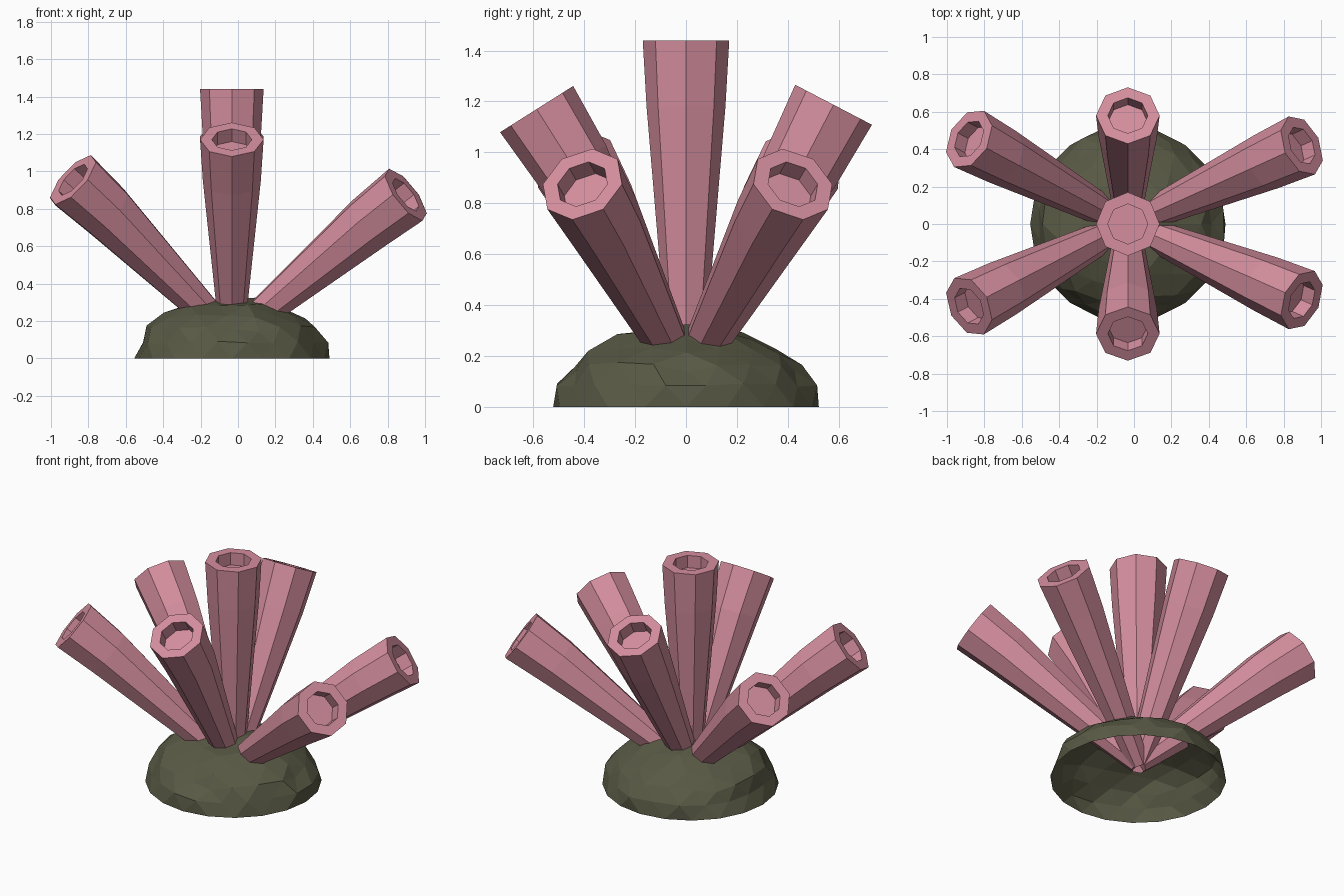
import bpy, bmesh, random
from math import sin, cos, pi, radians
from mathutils import Vector

if "Cube" in bpy.data.objects:
    bpy.data.objects.remove(bpy.data.objects["Cube"])

random.seed(4)
CX = -0.033          # x of the cluster centre
SIDES = 8


def material(name, rgb):
    m = bpy.data.materials.new(name)
    m.diffuse_color = (*rgb, 1)
    m.use_nodes = True
    m.node_tree.nodes["Principled BSDF"].inputs["Base Color"].default_value = m.diffuse_color
    return m


PINK = material("coral_pink", (0.66, 0.27, 0.34))
ROCK = material("rock_olive", (0.10, 0.10, 0.06))


def make_object(name, bm, mat):
    mesh = bpy.data.meshes.new(name)
    bm.to_mesh(mesh)
    bm.free()
    mesh.materials.append(mat)
    obj = bpy.data.objects.new(name, mesh)
    bpy.context.collection.objects.link(obj)
    return obj


def tube(name, tip, tilt, azimuth):
    """Tapered eight-sided tube from the rock to tip; its last part points along tilt."""
    tip = Vector(tip)
    t, a = radians(tilt), radians(azimuth)
    end_dir = Vector((sin(t) * cos(a), sin(t) * sin(a), cos(t)))
    side = Vector((-sin(a), cos(a), 0))
    base = Vector((CX, 0, 0.11))
    kink = tip - end_dir * 0.26
    low_dir = (kink - base).normalized()
    # centre, axis and radius of each ring: outside, rim, then the hollow
    rings = [(base, low_dir, 0.065),
             (kink, (low_dir + end_dir).normalized(), 0.155),
             (tip, end_dir, 0.17),
             (tip, end_dir, 0.107),
             (tip - end_dir * 0.08, end_dir, 0.107)]
    bm = bmesh.new()
    loops = []
    for centre, axis, r in rings:
        u = side.cross(axis).normalized()
        loops.append([bm.verts.new(centre + r * (u * cos(k * 2 * pi / SIDES)
                                                 + side * sin(k * 2 * pi / SIDES)))
                      for k in range(SIDES)])
    for lo, hi in zip(loops, loops[1:]):
        for k in range(SIDES):
            n = (k + 1) % SIDES
            bm.faces.new((lo[k], lo[n], hi[n], hi[k]))
    bm.faces.new(loops[0][::-1])
    bm.faces.new(loops[-1])
    bmesh.ops.recalc_face_normals(bm, faces=bm.faces)
    make_object(name, bm, PINK)


# Centre tube and the six leaning tubes
tube("centre_tube", (CX, 0, 1.44), 0, 90)
tube("front_tube", (CX, -0.587, 1.17), 32.3, -90)
tube("back_tube", (CX, 0.58, 1.187), 27.5, 90)
tube("front_right_tube", (0.897, -0.407, 0.875), 55, -24)
tube("back_right_tube", (0.897, 0.42, 0.875), 55, 24.5)
tube("front_left_tube", (-0.882, -0.44, 0.955), 51, 207.5)
tube("back_left_tube", (-0.882, 0.455, 0.95), 51, 152)

# Rock base: open, rough half dome
bm = bmesh.new()
bmesh.ops.create_icosphere(bm, subdivisions=3, radius=1)
bmesh.ops.bisect_plane(bm, geom=bm.verts[:] + bm.edges[:] + bm.faces[:], dist=0.0001,
                       plane_co=(0, 0, 0), plane_no=(0, 0, 1), clear_inner=True)
for v in bm.verts:
    on_floor = v.co.z < 0.01
    bump = 1 if on_floor else random.uniform(0.95, 1.04)
    v.co = Vector((v.co.x * 0.522 * bump + CX, v.co.y * 0.522 * bump,
                   0 if on_floor else v.co.z * 0.325 * bump))
make_object("rock_base", bm, ROCK)
